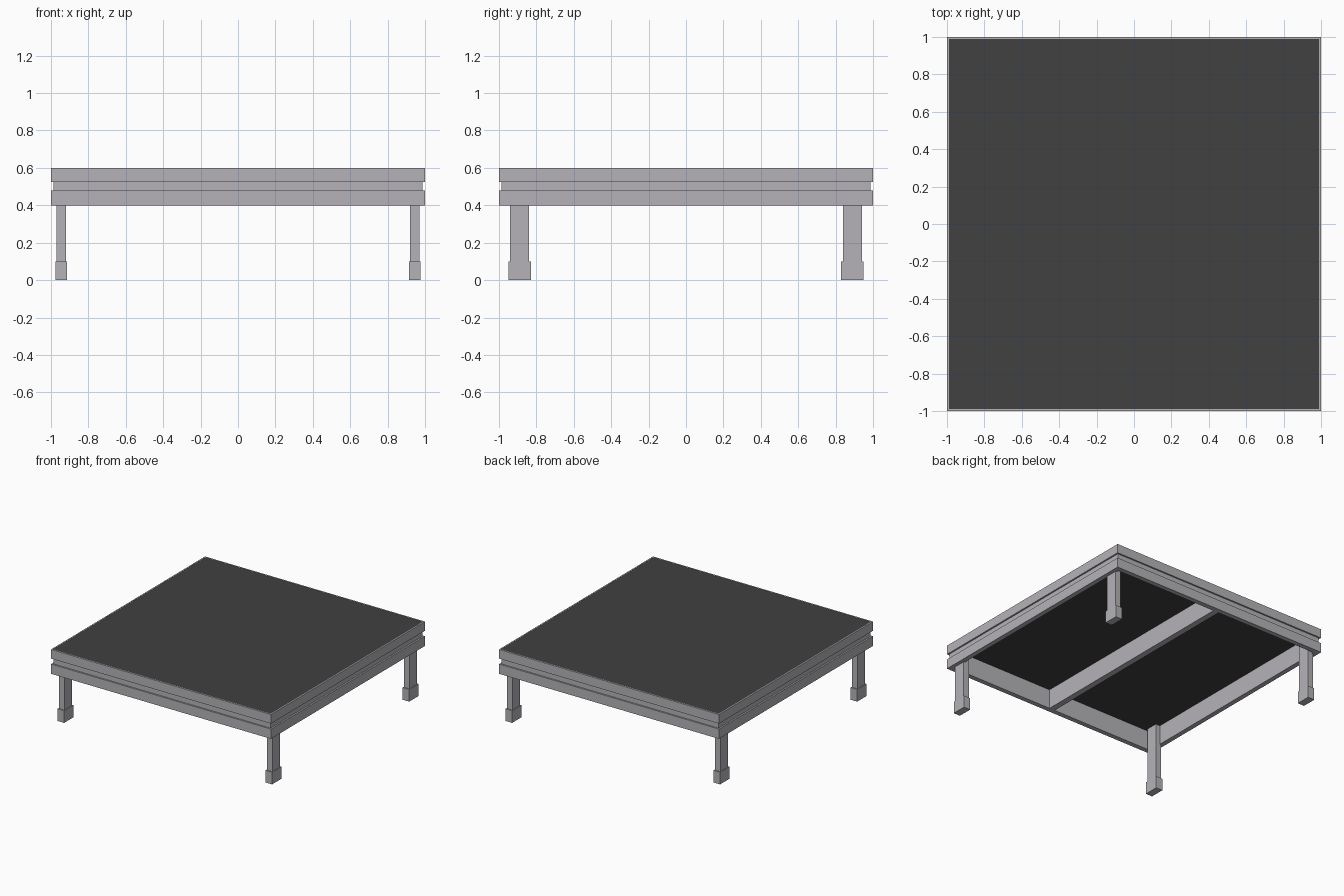
import bpy, bmesh

if "Cube" in bpy.data.objects:
    bpy.data.objects.remove(bpy.data.objects["Cube"])


def material(name, rgb):
    m = bpy.data.materials.new(name)
    m.diffuse_color = (*rgb, 1)
    m.use_nodes = True
    m.node_tree.nodes["Principled BSDF"].inputs["Base Color"].default_value = m.diffuse_color
    return m


METAL = material("grey metal", (0.46, 0.45, 0.48))
DARK = material("dark deck", (0.052, 0.052, 0.052))


def finish(name, bm, mat):
    bmesh.ops.recalc_face_normals(bm, faces=bm.faces)
    me = bpy.data.meshes.new(name)
    bm.to_mesh(me)
    bm.free()
    me.materials.append(mat)
    ob = bpy.data.objects.new(name, me)
    bpy.context.collection.objects.link(ob)
    return ob


def add_box(bm, lo, hi):
    verts = bmesh.ops.create_cube(bm, size=1)["verts"]
    for v in verts:
        v.co = [(a + b) / 2 + c * (b - a) for a, b, c in zip(lo, hi, v.co)]


def box(name, lo, hi, mat):
    bm = bmesh.new()
    add_box(bm, lo, hi)
    return finish(name, bm, mat)


# Square frame: a grooved rail section swept round the four corners
section = [(1, 0.4), (1, 0.48), (0.987, 0.48), (0.987, 0.525), (1, 0.525),
           (1, 0.6), (0.99, 0.6), (0.99, 0.56), (0.96, 0.56), (0.96, 0.4)]
bm = bmesh.new()
rings = [[bm.verts.new((sx * r, sy * r, z)) for r, z in section]
         for sx, sy in ((1, 1), (-1, 1), (-1, -1), (1, -1))]
n = len(section)
for i in range(4):
    a, b = rings[i], rings[(i + 1) % 4]
    for j in range(n):
        k = (j + 1) % n
        bm.faces.new((a[j], b[j], b[k], a[k]))
finish("frame", bm, METAL)

# Deck panel set inside the rim
box("deck_panel", (-0.99, -0.99, 0.56), (0.99, 0.99, 0.599), DARK)

# Middle support beam running front to back
box("cross_beam", (-0.025, -0.96, 0.4), (0.025, 0.96, 0.56), METAL)

# Legs and their foot sleeves
for sx, side in ((-1, "left"), (1, "right")):
    for sy, end in ((-1, "front"), (1, "back")):
        x, y = sx * 0.945, sy * 0.89
        box(f"{end}_{side}_leg", (x - 0.025, y - 0.05, 0.02), (x + 0.025, y + 0.05, 0.56), METAL)
        box(f"{end}_{side}_foot", (x - 0.03, y - 0.06, 0), (x + 0.03, y + 0.06, 0.1), METAL)
